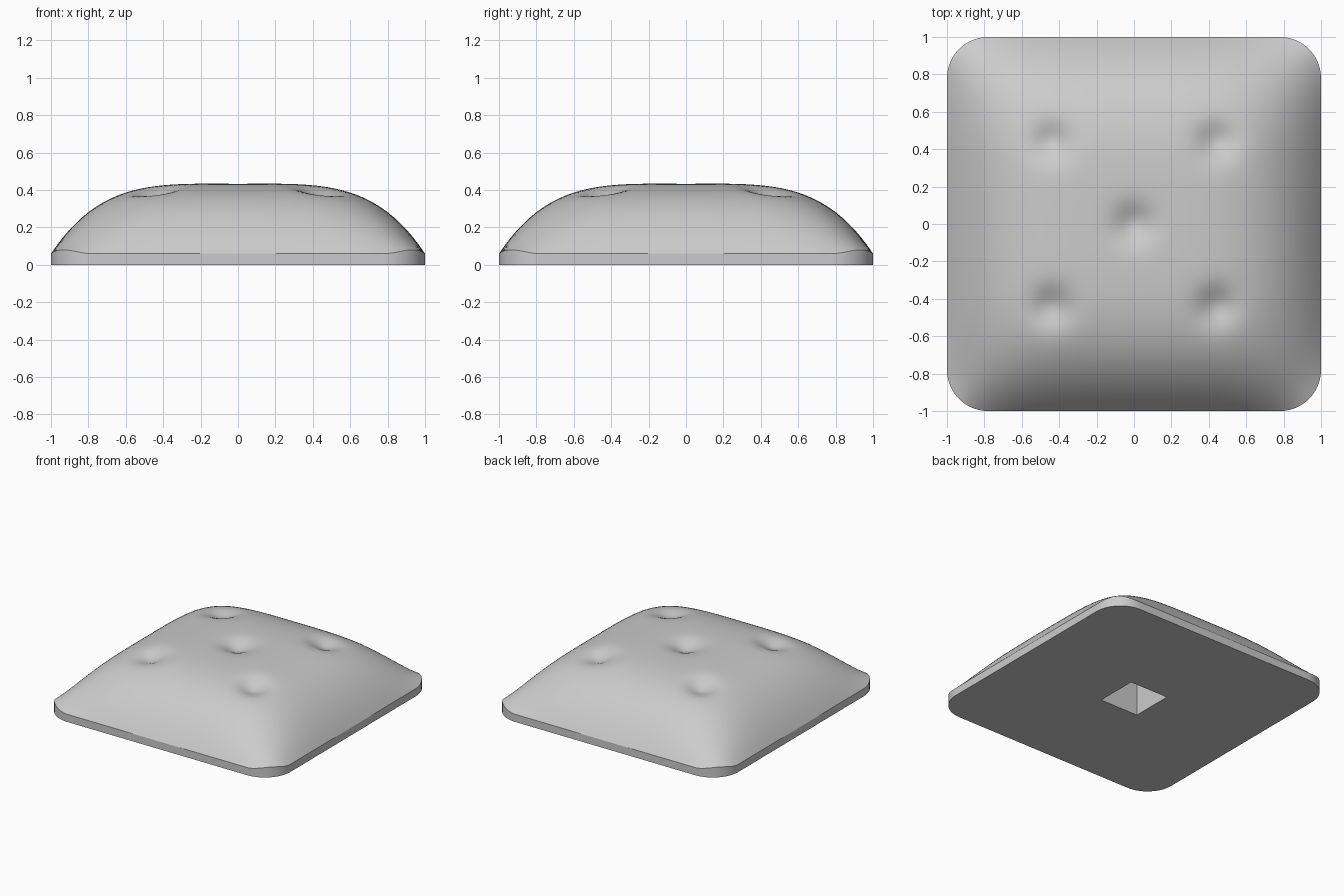
import bpy, bmesh
from math import sqrt, exp
from mathutils import Vector

default = bpy.data.objects.get("Cube")
if default:
    bpy.data.objects.remove(default)

RADIUS = 0.22        # plan corner radius
BASE = 0.06          # height of the straight side band
RISE = 0.375         # dome height above the band
CELLS = 72
BUTTONS = [(0, 0)] + [(sx * 0.44, sy * 0.44) for sx in (-1, 1) for sy in (-1, 1)]

grey = bpy.data.materials.new("light grey")
grey.use_nodes = True
grey.diffuse_color = (0.6, 0.6, 0.6, 1)
grey.node_tree.nodes["Principled BSDF"].inputs["Base Color"].default_value = grey.diffuse_color


def round_corner(x, y):
    """Pull a point of the square towards the rounded square outline."""
    m = max(abs(x), abs(y))
    if m == 0:
        return x, y
    d = Vector((abs(x) / m, abs(y) / m))
    c = 1 - RADIUS
    k = 1
    if min(d) > c:
        dc, dd = c * (d.x + d.y), d.length_squared
        k = (dc + sqrt(dc * dc - dd * (2 * c * c - RADIUS ** 2))) / dd
    s = 1 + (k - 1) * m ** 4
    return x * s, y * s


def height(x, y):
    """Padded dome with five tufted dimples."""
    z = BASE + RISE * (1 - x ** 4) * (1 - y ** 4)
    for bx, by in BUTTONS:
        z -= 0.055 * exp(-((x - bx) ** 2 + (y - by) ** 2) / 0.0105)
    return z


# Cushion: domed grid, straight side band, flat underside
bm = bmesh.new()
bmesh.ops.create_grid(bm, x_segments=CELLS, y_segments=CELLS, size=1)
for v in bm.verts:
    x, y = round_corner(v.co.x, v.co.y)
    v.co = (x, y, height(x, y))
rim = [e for e in bm.edges if e.is_boundary]
band = bmesh.ops.extrude_edge_only(bm, edges=rim)["geom"]
for v in band:
    if isinstance(v, bmesh.types.BMVert):
        v.co.z = 0
bmesh.ops.contextual_create(bm, geom=[e for e in band if isinstance(e, bmesh.types.BMEdge)])
bmesh.ops.recalc_face_normals(bm, faces=bm.faces[:])
mesh = bpy.data.meshes.new("cushion")
bm.to_mesh(mesh)
bm.free()
mesh.materials.append(grey)
cushion = bpy.data.objects.new("cushion", mesh)
bpy.context.collection.objects.link(cushion)

# Square socket in the underside
bpy.ops.mesh.primitive_cube_add(size=1, location=(0, 0, 0.11))
cutter = bpy.context.object
cutter.name = "socket_cutter"
cutter.scale = (0.33, 0.33, 0.42)
cutter.data.materials.append(grey)
cutter.hide_render = True
cut = cushion.modifiers.new("socket", "BOOLEAN")
cut.operation = "DIFFERENCE"
cut.solver = "EXACT"
cut.object = cutter

bpy.ops.object.select_all(action="DESELECT")
cushion.select_set(True)
bpy.context.view_layer.objects.active = cushion
bpy.ops.object.modifier_apply(modifier=cut.name)
bpy.data.objects.remove(cutter)
bpy.ops.object.shade_smooth_by_angle(angle=0.5)
